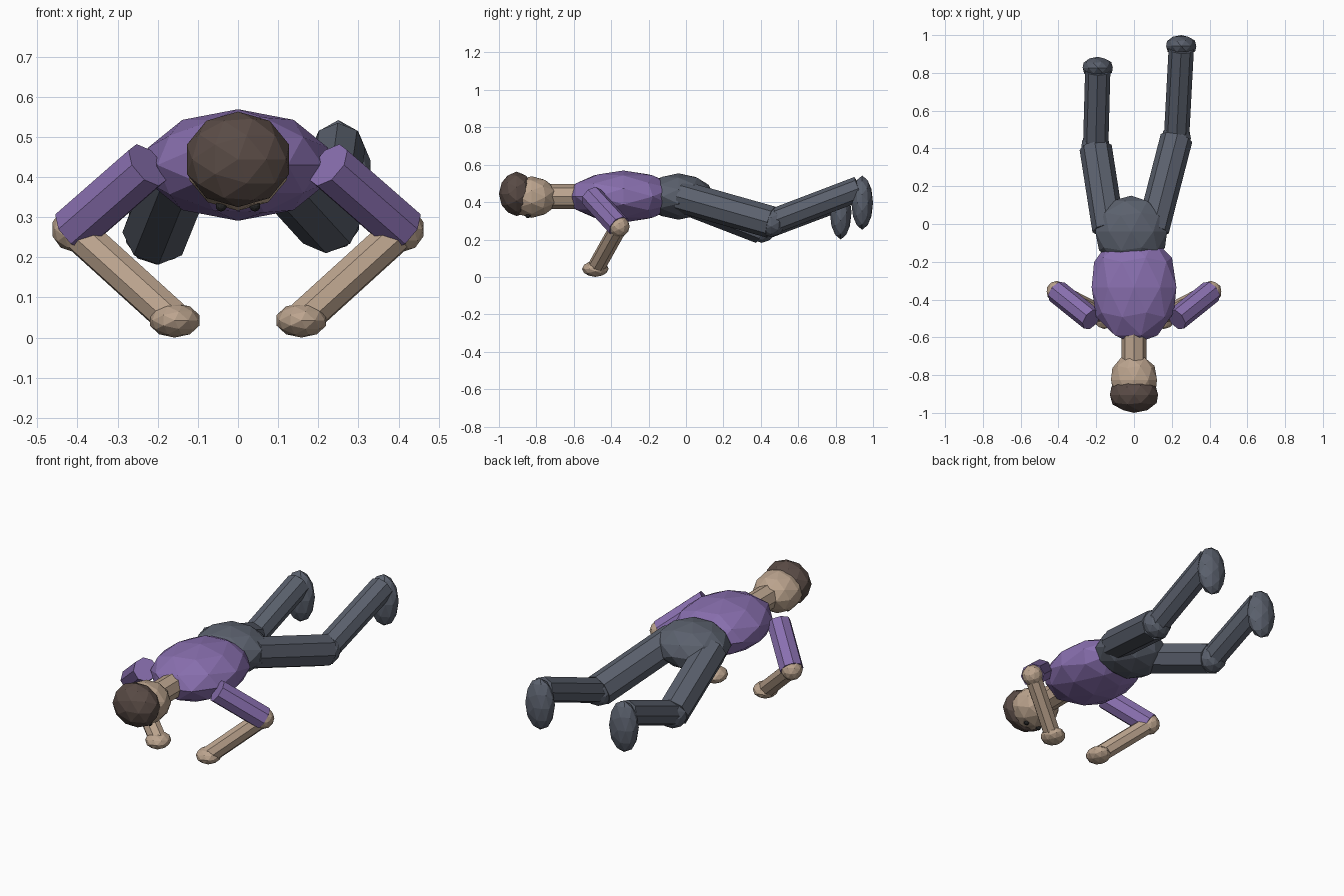
import bpy
from math import pi
from mathutils import Vector

cube = bpy.data.objects.get("Cube")
if cube:
    bpy.data.objects.remove(cube, do_unlink=True)


def material(name, rgb):
    mat = bpy.data.materials.new(name)
    mat.use_nodes = True
    colour = (*rgb, 1)
    mat.diffuse_color = colour
    mat.node_tree.nodes["Principled BSDF"].inputs["Base Color"].default_value = colour
    return mat


skin = material("skin tan", (0.50, 0.37, 0.27))
shirt = material("shirt purple", (0.25, 0.16, 0.43))
trousers = material("trouser slate", (0.105, 0.12, 0.155))
hair_brown = material("hair brown", (0.10, 0.07, 0.06))
eye_dark = material("eye dark", (0.02, 0.02, 0.02))


def ball(name, centre, radii, mat):
    """Faceted ellipsoid whose pole runs along the body (y)."""
    bpy.ops.mesh.primitive_ico_sphere_add(subdivisions=2, radius=1, location=centre,
                                          rotation=(pi / 2, 0, 0))
    obj = bpy.context.object
    obj.name = name
    rx, ry, rz = radii
    obj.scale = (rx, rz, ry)
    obj.data.materials.append(mat)
    return obj


def limb(name, start, end, radius, mat):
    """Eight-sided cylinder between two joints."""
    a, b = Vector(start), Vector(end)
    bpy.ops.mesh.primitive_cylinder_add(vertices=8, radius=radius, depth=(b - a).length,
                                        location=(a + b) / 2)
    obj = bpy.context.object
    obj.name = name
    obj.rotation_mode = 'QUATERNION'
    obj.rotation_quaternion = (b - a).to_track_quat('Z', 'Y')
    obj.data.materials.append(mat)
    return obj


# Body and head
ball("torso", (0, -0.335, 0.43), (0.236, 0.30, 0.139), shirt)
ball("pelvis", (-0.015, -0.04, 0.43), (0.20, 0.19, 0.124), trousers)
limb("neck", (0, -0.56, 0.43), (0, -0.74, 0.43), 0.066, skin)
ball("head", (0, -0.825, 0.427), (0.128, 0.14, 0.111), skin)
ball("hair", (0, -0.905, 0.444), (0.134, 0.095, 0.119), hair_brown)

# Arms and eyes, mirrored
for side, s in (("left", 1), ("right", -1)):
    shoulder = (s * 0.225, -0.505, 0.43)
    elbow = (s * 0.408, -0.358, 0.27)
    hand = (s * 0.158, -0.485, 0.043)
    limb(side + "_upper_arm", shoulder, elbow, 0.063, shirt)
    ball(side + "_elbow", elbow, (0.057, 0.057, 0.057), skin)
    limb(side + "_forearm", elbow, hand, 0.047, skin)
    ball(side + "_hand", hand, (0.065, 0.071, 0.043), skin)
    ball(side + "_eye", (s * 0.042, -0.845, 0.328), (0.014, 0.014, 0.014), eye_dark)

# Legs, each in its own pose
legs = {
    "left": ((0.10, -0.03, 0.43), (0.225, 0.455, 0.293), (0.25, 0.925, 0.472), (0.25, 0.942, 0.397)),
    "right": ((-0.135, -0.03, 0.43), (-0.203, 0.405, 0.262), (-0.192, 0.81, 0.415), (-0.192, 0.827, 0.345)),
}
for side, (hip, knee, ankle, foot) in legs.items():
    limb(side + "_thigh", hip, knee, 0.086, trousers)
    ball(side + "_knee", knee, (0.08, 0.08, 0.08), trousers)
    limb(side + "_shin", knee, ankle, 0.067, trousers)
    ball(side + "_foot", foot, (0.084, 0.058, 0.145), trousers)
